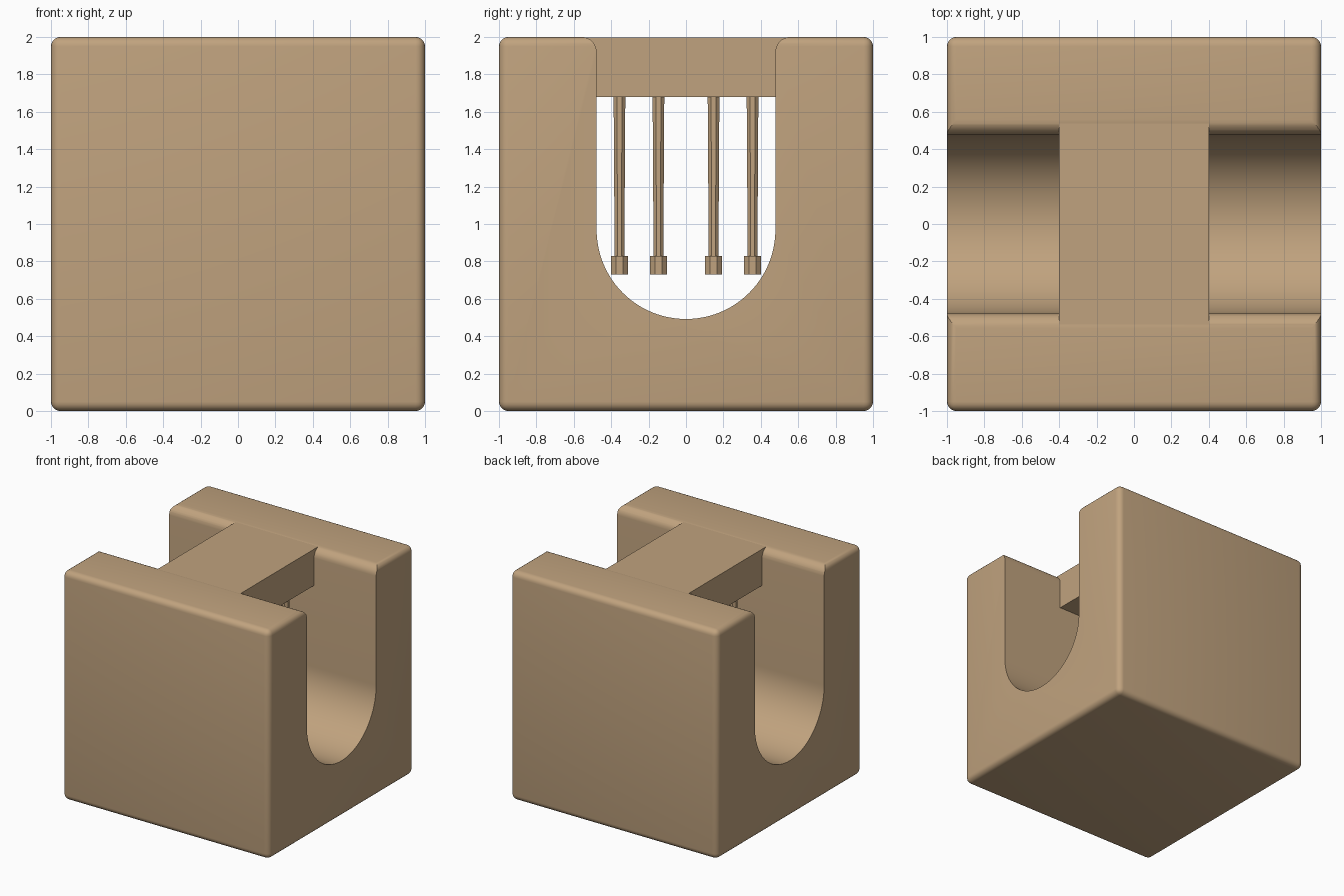
import bpy, bmesh, math

if "Cube" in bpy.data.objects:
    bpy.data.objects.remove(bpy.data.objects["Cube"])

tan = bpy.data.materials.new("tan")
tan.diffuse_color = (0.53, 0.365, 0.21, 1)
tan.use_nodes = True
tan.node_tree.nodes["Principled BSDF"].inputs["Base Color"].default_value = tan.diffuse_color


def add_object(name, bm):
    bmesh.ops.recalc_face_normals(bm, faces=bm.faces)
    mesh = bpy.data.meshes.new(name)
    bm.to_mesh(mesh)
    bm.free()
    obj = bpy.data.objects.new(name, mesh)
    obj.data.materials.append(tan)
    bpy.context.collection.objects.link(obj)
    return obj


def activate(obj):
    bpy.ops.object.select_all(action='DESELECT')
    obj.select_set(True)
    bpy.context.view_layer.objects.active = obj


def smooth(obj, angle=30):
    activate(obj)
    bpy.ops.object.shade_smooth_by_angle(angle=math.radians(angle))


def box(name, size, centre):
    bm = bmesh.new()
    bmesh.ops.create_cube(bm, size=1)
    bmesh.ops.scale(bm, vec=size, verts=bm.verts)
    bmesh.ops.translate(bm, vec=centre, verts=bm.verts)
    return add_object(name, bm)


# Rounded cube body
body = box("channel_block", (2, 2, 2), (0, 0, 1))
bm = bmesh.new()
bm.from_mesh(body.data)
bmesh.ops.bevel(bm, geom=bm.edges[:], offset=0.05, segments=5,
                profile=0.5, affect='EDGES')
bm.to_mesh(body.data)
bm.free()

# U-shaped channel cutter with flared lips at the top
R, ARC_Z, LIP = 0.478, 0.97, 0.08
half = []
for i in range(25):
    a = math.radians(-90 + 90 * i / 24)
    half.append((R * math.cos(a), ARC_Z + R * math.sin(a)))
for i in range(9):
    a = math.radians(180 - 90 * i / 8)
    half.append((R + LIP + LIP * math.cos(a), 2 - LIP + LIP * math.sin(a)))
half.append((R + LIP, 2.2))
profile = half + [(-y, z) for y, z in reversed(half[1:])]

bm = bmesh.new()
face = bm.faces.new([bm.verts.new((-1.2, y, z)) for y, z in profile])
ext = bmesh.ops.extrude_face_region(bm, geom=[face])
bmesh.ops.translate(bm, vec=(2.4, 0, 0),
                    verts=[v for v in ext["geom"] if isinstance(v, bmesh.types.BMVert)])
cutter = add_object("channel_cutter", bm)
cutter.hide_render = True

cut = body.modifiers.new("channel", 'BOOLEAN')
cut.operation = 'DIFFERENCE'
cut.solver = 'EXACT'
cut.object = cutter
activate(body)
bpy.ops.object.modifier_apply(modifier=cut.name)
bpy.data.objects.remove(cutter, do_unlink=True)
smooth(body)

# Bridge spanning the channel
box("bridge", (0.8, 1.08, 0.317), (0, 0, 1.8385))


# Ring of eight hanging rods, each with a thicker foot
def cylinder(name, x, y, z0, z1, r0, r1, turn):
    bm = bmesh.new()
    bmesh.ops.create_cone(bm, cap_ends=True, segments=8, radius1=r0, radius2=r1,
                          depth=z1 - z0)
    for v in bm.verts:
        v.co.z += (z0 + z1) / 2
        c, s = math.cos(turn), math.sin(turn)
        v.co.x, v.co.y = (x + c * v.co.x - s * v.co.y, y + s * v.co.x + c * v.co.y)
    return add_object(name, bm)


for i in range(8):
    a = math.radians(22.5 + 45 * i)
    x, y = 0.385 * math.cos(a), 0.385 * math.sin(a)
    cylinder(f"rod_{i + 1}", x, y, 0.82, 1.70, 0.028, 0.034, a)
    cylinder(f"rod_foot_{i + 1}", x, y, 0.73, 0.83, 0.05, 0.05, a)
